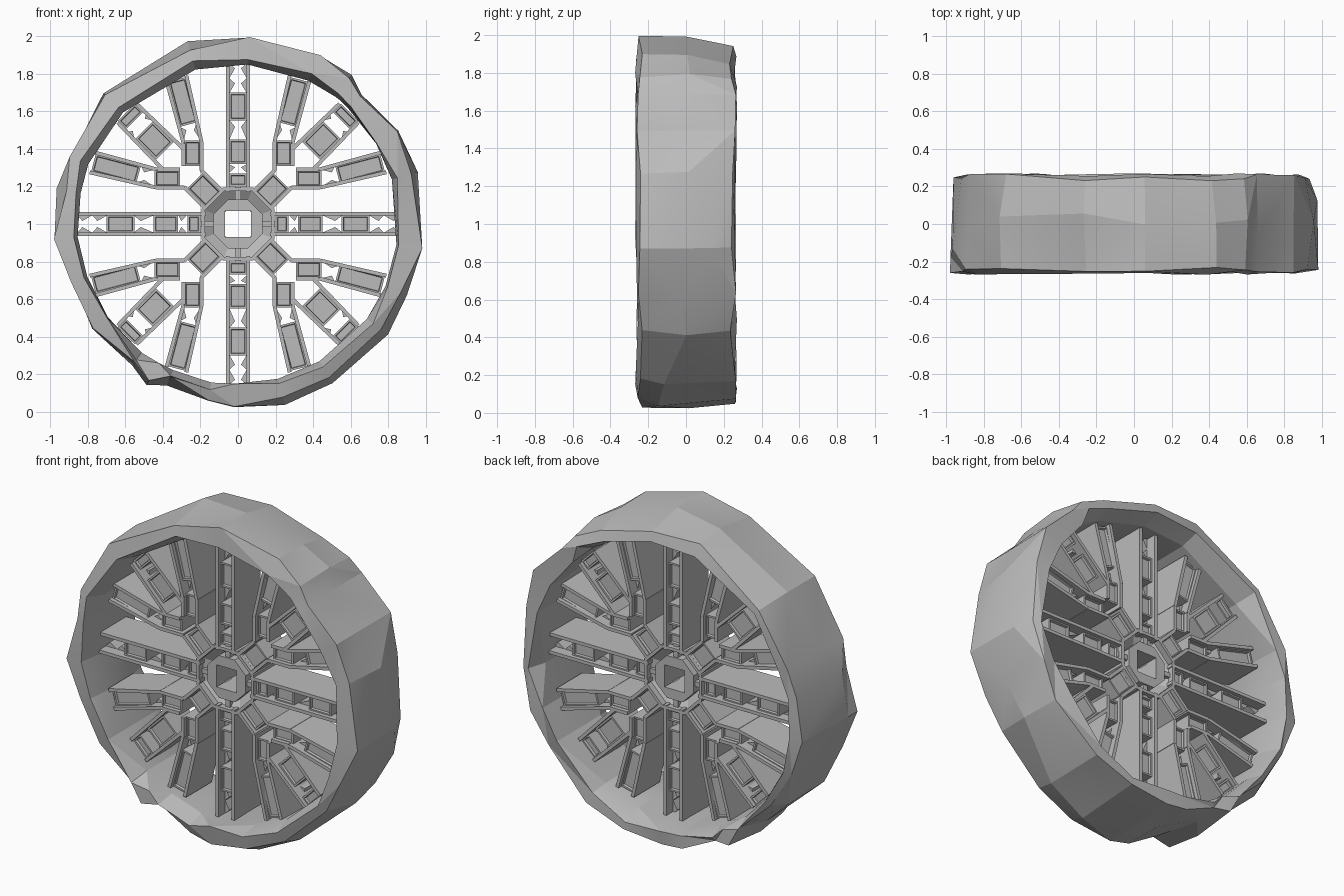
import bpy, bmesh, math, random
from mathutils import Vector, Matrix

cube = bpy.data.objects.get("Cube")
if cube:
    bpy.data.objects.remove(cube)
random.seed(11)

GREY = (0.5, 0.5, 0.5, 1)
mat = bpy.data.materials.new("plain grey")
mat.use_nodes = True
mat.diffuse_color = GREY
mat.node_tree.nodes["Principled BSDF"].inputs["Base Color"].default_value = GREY


def finish(bm, name, smooth=0):
    bmesh.ops.recalc_face_normals(bm, faces=bm.faces)
    me = bpy.data.meshes.new(name)
    bm.to_mesh(me)
    bm.free()
    me.materials.append(mat)
    ob = bpy.data.objects.new(name, me)
    ob.location.z = 1
    bpy.context.collection.objects.link(ob)
    if smooth:
        bpy.ops.object.select_all(action='DESELECT')
        ob.select_set(True)
        bpy.context.view_layer.objects.active = ob
        bpy.ops.object.shade_smooth_by_angle(angle=math.radians(smooth))


def loft(bm, rows):
    """Closed skin through a closed list of closed rings."""
    rings = [[bm.verts.new(p) for p in row] for row in rows]
    for a, b in zip(rings, rings[1:] + rings[:1]):
        for i in range(len(a)):
            j = (i + 1) % len(a)
            bm.faces.new((a[i], a[j], b[j], b[i]))


def bar(bm, a, b, width, half_depth, recess=0):
    """Box from a to b in the wheel plane; recess sinks a panel front and back."""
    a, b = Vector(a), Vector(b)
    d = (b - a).normalized()
    n = Vector((-d.y, d.x)) * width / 2
    ring = (a + n, b + n, b - n, a - n)
    lo, hi = [[bm.verts.new((p.x, y, p.y)) for p in ring] for y in (-half_depth, half_depth)]
    caps = [bm.faces.new(lo[::-1]), bm.faces.new(hi)]
    sides = [bm.faces.new((lo[i], lo[(i + 1) % 4], hi[(i + 1) % 4], hi[i])) for i in range(4)]
    bmesh.ops.recalc_face_normals(bm, faces=caps + sides)
    if recess:
        bmesh.ops.inset_individual(bm, faces=caps, thickness=0.015, depth=0)
        bmesh.ops.inset_individual(bm, faces=caps, thickness=0.004, depth=-recess)


def wedge(bm, a, b, tip, half_depth):
    """Triangular gusset that narrows a hole between two rails."""
    lo, hi = [[bm.verts.new((x, y, z)) for x, z in (a, b, tip)]
              for y in (-half_depth, half_depth)]
    bm.faces.new(lo)
    bm.faces.new(hi)
    for i in range(3):
        j = (i + 1) % 3
        bm.faces.new((lo[i], lo[j], hi[j], hi[i]))


def path(bm, pts, width, half_depth):
    for a, b in zip(pts, pts[1:]):
        bar(bm, a, b, width, half_depth)


def quarters(bm):
    """Repeat the part at every quarter turn."""
    geom = bm.verts[:] + bm.edges[:] + bm.faces[:]
    for k in range(1, 4):
        new = bmesh.ops.duplicate(bm, geom=geom)["geom"]
        verts = [v for v in new if isinstance(v, bmesh.types.BMVert)]
        bmesh.ops.rotate(bm, verts=verts, matrix=Matrix.Rotation(k * math.pi / 2, 3, 'Y'))


# Rough faceted rim: every section is chipped a little differently
outline = [(.06, 1), (.44, .9), (.61, .8), (.66, .69), (.86, .5), (.97, .28), (.99, -.13),
           (.9, -.38), (.8, -.59), (.51, -.86), (.25, -.97), (-.02, -.99), (-.16, -.95),
           (-.38, -.86), (-.49, -.86), (-.57, -.76), (-.78, -.56), (-.89, -.31),
           (-.99, -.08), (-.97, .19), (-.9, .36), (-.72, .7), (-.27, .98)]
bm = bmesh.new()
sections = []
for x, z in outline:
    out = Vector((x, z))
    unit = out.normalized()

    def chip(p, low, high, y, wobble=0):
        p = p * random.uniform(low, high)
        return (p.x, y + random.uniform(-wobble, wobble), p.y)
    sections.append([
        chip(unit, .85, .91, -.262, .008),
        chip(out, .94, 1, -.25, .02),
        chip(out, .985, 1, -.03, .16),
        chip(out, .93, .995, .25, .02),
        chip(unit, .85, .91, .262, .008),
        chip(unit, .85, .86, .15),
        chip(unit, .85, .86, -.15)])
loft(bm, sections)
bmesh.ops.triangulate(bm, faces=bm.faces)
finish(bm, "rim", 14)

# Straight twin-rail spokes with recessed panels and pinched holes
DEEP, PANEL, THIN = .125, .1, .06
bm = bmesh.new()
for s in (-1, 1):
    bar(bm, (s * .055, .17), (s * .055, .86), .02, DEEP)
    for a, b in ((.27, .32), (.44, .56), (.69, .78), (.77, .86)):
        wedge(bm, (s * .05, a), (s * .05, b), (s * .016, a * .35 + b * .65), THIN)
for a, b in ((.2, .27), (.32, .45), (.55, .7)):
    bar(bm, (0, a), (0, b), .095, PANEL, .015)
quarters(bm)
finish(bm, "straight_spokes")

# Forked spokes: one trunk, a middle arm and two side branches
bm = bmesh.new()
bar(bm, (.13, .13), (.23, .23), .12, PANEL, .015)
bar(bm, (.39, .39), (.5, .5), .13, PANEL, .015)
bar(bm, (.55, .55), (.595, .595), .13, PANEL, .015)


def fork_side(flip):
    def m(*pts):
        return [(z, x) if flip else (x, z) for x, z in pts]
    path(bm, m((.09, .18), (.195, .285), (.195, .44), (.275, .79)), .02, DEEP)
    path(bm, m((.29, .31), (.29, .43), (.38, .76)), .02, DEEP)
    path(bm, m((.29, .4), (.54, .64)), .02, DEEP)
    bar(bm, *m((.242, .31), (.242, .445)), .09, PANEL, .015)
    bar(bm, *m((.262, .53), (.325, .77)), .1, PANEL, .015)
    wedge(bm, *m((.195, .44), (.22, .54), (.235, .5)), THIN)
    wedge(bm, *m((.29, .44), (.315, .52), (.275, .5)), THIN)
    wedge(bm, *m((.44, .55), (.49, .6), (.495, .56)), THIN)


fork_side(False)
fork_side(True)
quarters(bm)
finish(bm, "forked_spokes")


# Hub: octagonal wall, sloping floor, and bored centre boss
def eight(r, y, square=False):
    pts = []
    for k in range(8):
        t = math.radians(22.5 + 45 * k)
        p = Vector((math.cos(t), 0, math.sin(t))) * r
        if square:
            p.x, p.z = [math.copysign(min(abs(c) * 3, r), c) for c in (p.x, p.z)]
        p.y = y
        pts.append(p)
    return pts


def tube(bm, r_out, r_in, half_out, half_in, square=False):
    loft(bm, [eight(r_out, -half_out), eight(r_out, half_out),
              eight(r_in, half_in, square), eight(r_in, -half_in, square)])


bm = bmesh.new()
tube(bm, .21, .19, .125, .125)
tube(bm, .195, .1, .09, .03)
tube(bm, .14, .068, .11, .11, True)
for k in range(4):
    t = k * math.pi / 2
    c, s = math.cos(t), math.sin(t)
    bar(bm, (c * .12, s * .12), (c * .2, s * .2), .03, .1)
finish(bm, "hub")
